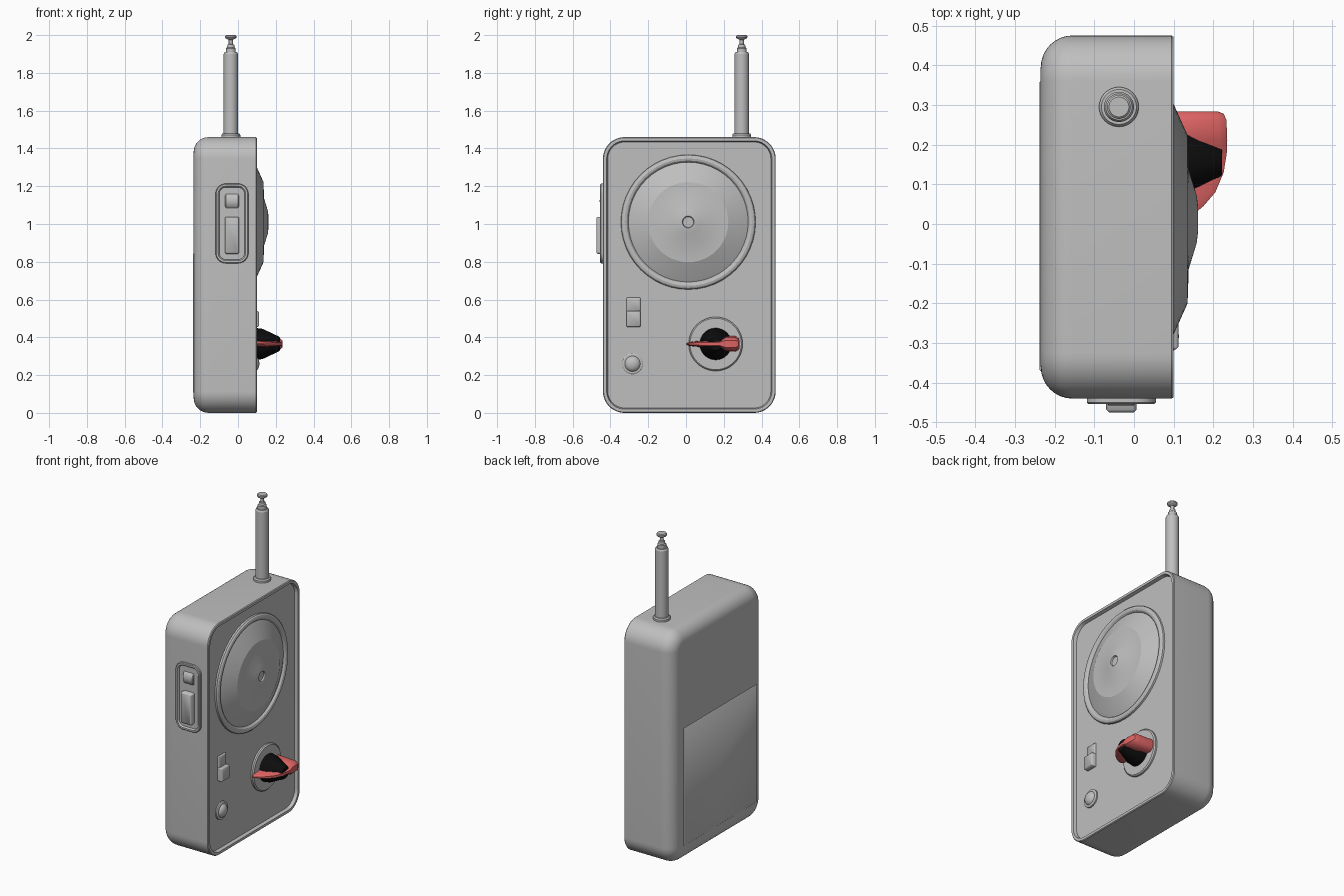
import bpy, bmesh, math

cube = bpy.data.objects.get("Cube")
if cube:
    bpy.data.objects.remove(cube, do_unlink=True)


def material(name, rgb):
    m = bpy.data.materials.new(name)
    m.use_nodes = True
    m.diffuse_color = (*rgb, 1)
    m.node_tree.nodes["Principled BSDF"].inputs["Base Color"].default_value = (*rgb, 1)
    return m


GREY = material("casing grey", (0.52, 0.52, 0.52))
RED = material("pointer red", (0.75, 0.13, 0.13))
BLACK = material("knob black", (0.004, 0.004, 0.004))


def finish(name, bm, mat, angle=20):
    bmesh.ops.remove_doubles(bm, verts=bm.verts, dist=1e-5)
    bmesh.ops.recalc_face_normals(bm, faces=bm.faces)
    for f in bm.faces:
        f.smooth = True
    for e in bm.edges:
        e.smooth = e.calc_face_angle(0) < math.radians(angle)
    me = bpy.data.meshes.new(name)
    bm.to_mesh(me)
    bm.free()
    me.materials.append(mat)
    ob = bpy.data.objects.new(name, me)
    bpy.context.collection.objects.link(ob)
    return ob


def outline(hu, hv, r, n=12):
    """Rounded rectangle; a circle when both halves equal the radius."""
    pts = []
    for q, (su, sv) in enumerate([(1, 1), (-1, 1), (-1, -1), (1, -1)]):
        for i in range(n + 1):
            a = math.pi / 2 * (q + i / n)
            pts.append((su * (hu - r) + r * math.cos(a), sv * (hv - r) + r * math.sin(a)))
    return pts


def loft(name, axis, centre, rings, mat=GREY, angle=20):
    """Skin rings of (position, half width, half height, corner radius) along an axis."""
    place = {"X": lambda p, u, v: (p, u, v),
             "Y": lambda p, u, v: (u, p, v),
             "Z": lambda p, u, v: (u, v, p)}[axis]
    bm = bmesh.new()
    loops = [[bm.verts.new(place(p, centre[0] + u, centre[1] + v))
              for u, v in outline(hu, hv, r)] for p, hu, hv, r in rings]
    for a, b in zip(loops, loops[1:]):
        for i in range(len(a)):
            j = (i + 1) % len(a)
            bm.faces.new((a[i], a[j], b[j], b[i]))
    bm.faces.new(loops[0])
    bm.faces.new(loops[-1])
    return finish(name, bm, mat, angle)


def lathe(name, axis, centre, profile, mat=GREY, angle=20):
    return loft(name, axis, centre, [(p, r, r, r) for p, r in profile], mat, angle)


def block(name, axis, centre, start, end, hu, hv, r=0.006, b=0.006):
    """Small block with a chamfered outer edge."""
    s = math.copysign(b, end - start)
    return loft(name, axis, centre, [(start, hu, hv, r), (end - s, hu, hv, r),
                                     (end, hu - b, hv - b, max(r - b, 0.001))], GREY, 50)


# Casing: rounded back, thin rim and recessed control panel
def shell(x, inset):
    return (x, 0.4575 - inset, 0.73 - inset, max(0.115 - inset, 0.03))


BACK_R = 0.08
rings = [shell(-0.235 + BACK_R * (1 - math.sin(t)), BACK_R * (1 - math.cos(t)))
         for t in [math.pi / 2 * (1 - k / 8) for k in range(9)]]
rings += [shell(0.095, 0), shell(0.1, 0.004), shell(0.1, 0.02), shell(0.08, 0.026)]
loft("casing", "X", (0.0175, 0.73), rings)

# Battery cover on the back
block("battery_cover", "X", (-0.005, 0.475), -0.22, -0.238, 0.365, 0.37, 0.004, 0.003)

# Speaker: rounded ring, sloping cone and raised middle with a hole
lathe("speaker", "X", (0.012, 1.01), [
    (0.078, 0.357), (0.09, 0.355), (0.097, 0.348), (0.1, 0.337), (0.097, 0.326),
    (0.09, 0.319), (0.086, 0.317), (0.1, 0.29), (0.135, 0.212), (0.138, 0.125),
    (0.158, 0.06), (0.161, 0.035), (0.159, 0.031), (0.15, 0.028)])

# Panel slide switch: low upper half, raised lower half
block("switch_upper", "X", (-0.278, 0.572), 0.075, 0.09, 0.038, 0.038)
block("switch_lower", "X", (-0.278, 0.497), 0.075, 0.112, 0.038, 0.042)

# Round push button
lathe("button_collar", "X", (-0.283, 0.26), [(0.075, 0.056), (0.088, 0.056), (0.092, 0.05), (0.092, 0.04)])
lathe("button_dome", "X", (-0.283, 0.26),
      [(0.085 + 0.028 * math.sin(t), 0.042 * math.cos(t) + 0.0005)
       for t in [math.pi / 2 * k / 8 for k in range(9)]])

# Dial plate and tapered knob
DIAL = (0.157, 0.365)
lathe("dial_plate", "X", DIAL, [(0.075, 0.143), (0.09, 0.143), (0.097, 0.136), (0.097, 0.08)])
lathe("dial_knob", "X", DIAL, [(0.09, 0.085), (0.13, 0.08), (0.215, 0.04), (0.222, 0.034)], BLACK)

# Pointer fin: stations along y as (y, top x, half thickness)
bm = bmesh.new()
stations = [(0.003, 0.115, 0.004), (0.02, 0.145, 0.01), (0.045, 0.175, 0.014),
            (0.08, 0.205, 0.016), (0.13, 0.226, 0.018), (0.18, 0.234, 0.02),
            (0.21, 0.235, 0.041), (0.262, 0.233, 0.041), (0.278, 0.226, 0.03), (0.284, 0.21, 0.02)]
loops = []
for y, top, h in stations:
    section = [(0.098, h), (top - 0.018, h * 0.85), (top, h * 0.45)]
    section += [(x, -z) for x, z in reversed(section)]
    loops.append([bm.verts.new((x, y, DIAL[1] + z)) for x, z in section])
for a, b in zip(loops, loops[1:]):
    for i in range(len(a)):
        j = (i + 1) % len(a)
        bm.faces.new((a[i], a[j], b[j], b[i]))
bm.faces.new(loops[0])
bm.faces.new(loops[-1])
finish("dial_pointer", bm, RED, 35)

# Side control: raised frame, roller and push bar
SIDE = (-0.032, 1.003)
loft("side_frame", "Y", SIDE, [
    (-0.43, 0.087, 0.211, 0.055), (-0.45, 0.087, 0.211, 0.055), (-0.454, 0.083, 0.207, 0.051),
    (-0.454, 0.073, 0.197, 0.041), (-0.45, 0.069, 0.193, 0.037), (-0.443, 0.067, 0.191, 0.035)])
block("side_push_bar", "Y", (SIDE[0], 0.94), -0.43, -0.475, 0.038, 0.098, 0.01, 0.007)
lathe("side_roller", "X", (-0.402, 1.122),
      [(-0.068, 0.05), (-0.064, 0.055), (0.0, 0.055), (0.004, 0.05)])

# Telescopic antenna
lathe("antenna", "Z", (-0.038, 0.295), [
    (1.45, 0.05), (1.472, 0.05), (1.48, 0.044), (1.48, 0.038), (1.9, 0.038), (1.91, 0.033),
    (1.91, 0.026), (1.93, 0.026), (1.935, 0.02), (1.95, 0.018), (1.952, 0.011),
    (1.975, 0.011), (1.982, 0.026), (1.987, 0.03), (1.995, 0.03), (2.0, 0.025)])
